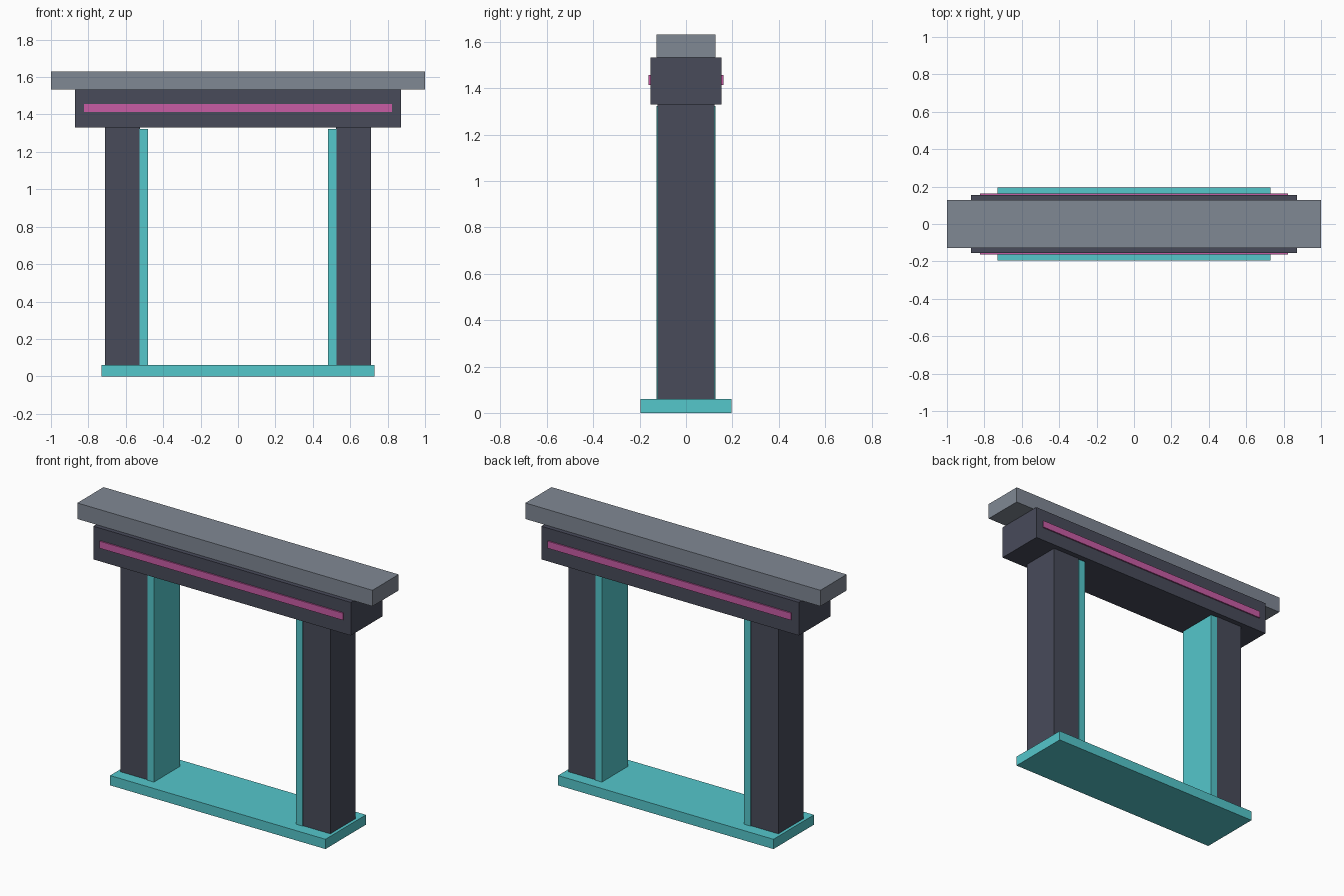
import bpy

cube = bpy.data.objects.get("Cube")
if cube:
    bpy.data.objects.remove(cube, do_unlink=True)


def material(name, rgb):
    mat = bpy.data.materials.new(name)
    mat.use_nodes = True
    mat.diffuse_color = (*rgb, 1)
    mat.node_tree.nodes["Principled BSDF"].inputs["Base Color"].default_value = (*rgb, 1)
    return mat


def box(name, mat, x, y, z):
    """Box spanning the (low, high) range given for each axis."""
    bpy.ops.mesh.primitive_cube_add(size=1, location=[sum(r) / 2 for r in (x, y, z)])
    obj = bpy.context.object
    obj.name = name
    obj.scale = [r[1] - r[0] for r in (x, y, z)]
    bpy.ops.object.transform_apply(location=False, rotation=False, scale=True)
    obj.data.materials.append(mat)
    return obj


def both(half):
    return (-half, half)


charcoal = material("charcoal", (0.065, 0.07, 0.102))
slate = material("slate_grey", (0.216, 0.246, 0.296))
teal = material("teal", (0.089, 0.57, 0.60))
pink = material("pink", (0.58, 0.107, 0.376))

# Base slab, lintel beam and overhanging cap
box("base", teal, both(0.73), both(0.196), (0, 0.06))
box("lintel", charcoal, both(0.872), both(0.154), (1.33, 1.533))
box("cap", slate, both(1.0), both(0.127), (1.533, 1.631))

# Pillars with glowing liners on their inner sides
for side, s in (("left", 1), ("right", -1)):
    box(side + "_pillar", charcoal, sorted((s * 0.525, s * 0.711)), both(0.122), (0.03, 1.33))
    box(side + "_liner", teal, sorted((s * 0.481, s * 0.526)), both(0.127), (0.05, 1.323))

# Thin light strips on both faces of the lintel
for face, s in (("front", -1), ("back", 1)):
    box(face + "_light_strip", pink, both(0.824), sorted((s * 0.153, s * 0.162)), (1.414, 1.457))
